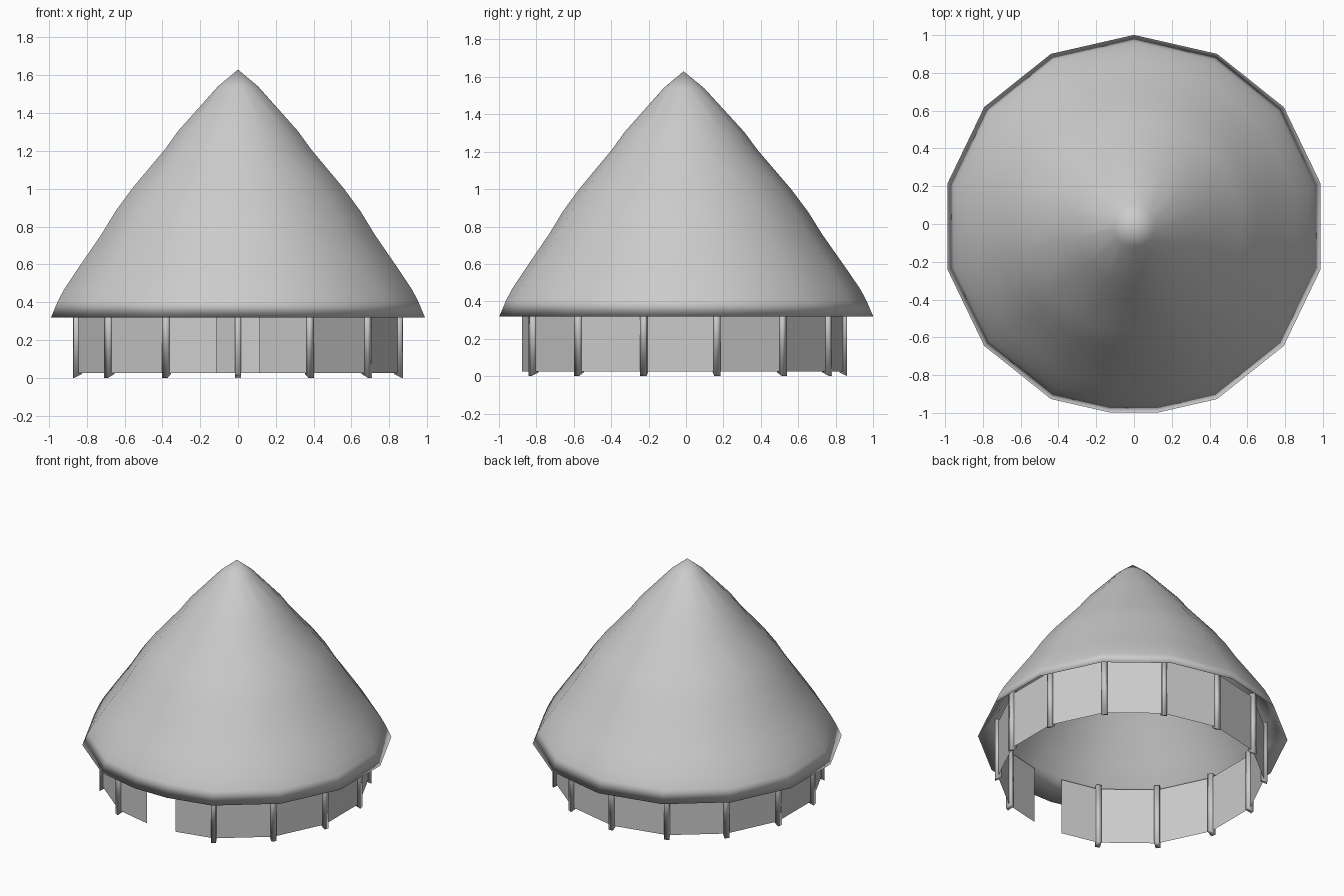
import bpy, bmesh
from math import sin, cos, pi, radians
from mathutils import Vector

if "Cube" in bpy.data.objects:
    bpy.data.objects.remove(bpy.data.objects["Cube"])

SIDES = 14
STEP = 2 * pi / SIDES


def finish(name, bm, smooth):
    bmesh.ops.recalc_face_normals(bm, faces=bm.faces)
    me = bpy.data.meshes.new(name)
    bm.to_mesh(me)
    bm.free()
    for p in me.polygons:
        p.use_smooth = smooth
    ob = bpy.data.objects.new(name, me)
    bpy.context.collection.objects.link(ob)
    return ob


def around(angle, r, z, cy):
    # angle 0 points to the front (-y)
    return Vector((r * sin(angle), cy - r * cos(angle), z))


# Thatched roof: thin shell, 14 sides with the front corner clipped over the door
split = radians(7.4)
clip = cos(STEP / 2) / cos(STEP / 2 - split)
spokes = [(split, clip)] + [(i * STEP, 1) for i in range(1, SIDES)] + [(-split, clip)]
outer = [(0.11, 1.54), (0.325, 1.305), (0.395, 1.21), (0.575, 1.0), (0.665, 0.88),
         (0.74, 0.76), (0.87, 0.575), (0.945, 0.465), (0.977, 0.405), (1.014, 0.32)]
inner = [(0.90, 0.455), (0.825, 0.565), (0.695, 0.745), (0.53, 0.98),
         (0.35, 1.19), (0.07, 1.51)]
bm = bmesh.new()
rings = [[bm.verts.new(around(a, r * k, z, -0.013)) for a, k in spokes]
         for r, z in outer + inner]
n = len(spokes)
for lo, hi in zip(rings, rings[1:]):
    for i in range(n):
        j = (i + 1) % n
        bm.faces.new((lo[i], lo[j], hi[j], hi[i]))
for ring, z in ((rings[0], 1.63), (rings[-1], 1.57)):
    tip = bm.verts.new((0, -0.013, z))
    for i in range(n):
        bm.faces.new((ring[i], ring[(i + 1) % n], tip))
finish("thatched_roof", bm, True)

# Wall panels: thin sheets between posts, open at the front for the doorway
CY, R, LOW, HIGH = -0.03, 0.873, 0.025, 0.43
door = 0.115 / (R * sin(STEP))
bm = bmesh.new()
for i in range(SIDES):
    a, b = around(i * STEP, R, 0, CY), around((i + 1) * STEP, R, 0, CY)
    if i == 0:
        a = a.lerp(b, door)
    elif i == SIDES - 1:
        b = b.lerp(a, door)
    bm.faces.new([bm.verts.new((p.x, p.y, z))
                  for p, z in ((a, LOW), (b, LOW), (b, HIGH), (a, HIGH))])
finish("wall_panels", bm, False)

# Posts at every corner except the doorway, feet cut at a slant
for i in range(1, SIDES):
    bm = bmesh.new()
    bmesh.ops.create_cube(bm, size=1)
    a = i * STEP
    out, side = Vector((sin(a), -cos(a), 0)), Vector((cos(a), sin(a), 0))
    for v in bm.verts:
        z = 0.45 if v.co.z > 0 else (0.0 if v.co.x > 0 else 0.02)
        v.co = (out * (R - 0.002 + v.co.x * 0.042) + side * v.co.y * 0.034
                + Vector((0, CY, z)))
    finish("wall_post_%d" % i, bm, True)
